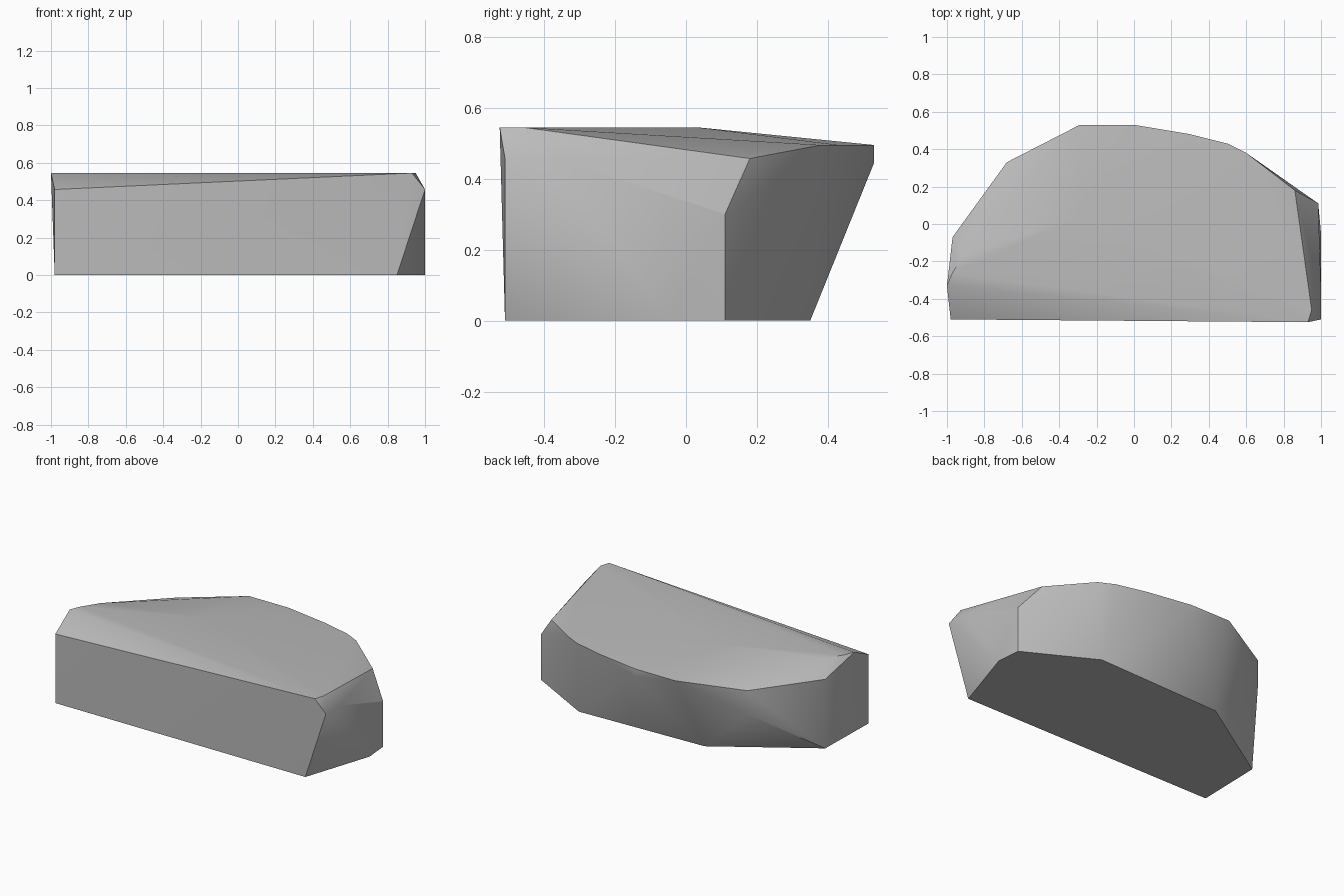
import bpy
import bmesh
import math

default_cube = bpy.data.objects.get("Cube")
if default_cube:
    bpy.data.objects.remove(default_cube, do_unlink=True)


def make_material(name, colour):
    """Plain flat material with matching viewport and render colour."""
    material = bpy.data.materials.new(name)
    material.use_nodes = True
    material.diffuse_color = colour
    shader = next(n for n in material.node_tree.nodes if n.type == "BSDF_PRINCIPLED")
    shader.inputs["Base Color"].default_value = colour
    shader.inputs["Roughness"].default_value = 0.9
    return material


def at_height(outline, z):
    """Lift a flat outline to one height."""
    return [(x, y, z) for x, y in outline]


def make_rock(name, corners, material):
    """Wrap a faceted stone around its corners."""
    bm = bmesh.new()
    for corner in corners:
        bm.verts.new(corner)
    hull = bmesh.ops.convex_hull(bm, input=bm.verts[:])
    loose = set(hull["geom_interior"]) | set(hull["geom_unused"])
    bmesh.ops.delete(bm, geom=[v for v in loose if isinstance(v, bmesh.types.BMVert)],
                     context="VERTS")
    # Merge the nearly flat triangles into broad facets
    bmesh.ops.dissolve_limit(bm, angle_limit=math.radians(1),
                             verts=bm.verts[:], edges=bm.edges[:])
    bmesh.ops.recalc_face_normals(bm, faces=bm.faces[:])
    mesh = bpy.data.meshes.new(name)
    bm.to_mesh(mesh)
    bm.free()
    mesh.materials.append(material)
    rock = bpy.data.objects.new(name, mesh)
    bpy.context.collection.objects.link(rock)
    bpy.ops.object.select_all(action="DESELECT")
    rock.select_set(True)
    bpy.context.view_layer.objects.active = rock
    bpy.ops.object.shade_smooth_by_angle(angle=math.radians(30))
    return rock


# Flat underside, narrower than the body
base = at_height([(-.98, -.51), (.85, -.51), (1, -.05), (.985, .11),
                  (.54, .35), (-.36, .32), (-.97, -.07)], 0)

# Low shoulders where the sides turn inward
shoulders = [(.985, .11, .3), (-.68, .33, .3), (0, .53, .445)]

# Ends of the rim, a little lower than the curved back
end_rim = at_height([(-.98, -.51), (1, -.51), (1, -.365), (.86, .18),
                     (-.68, .33), (-.97, -.07)], .457)

# Curved back edge of the top
back_rim = at_height([(-.29, .53), (0, .53), (.3, .48), (.5, .43), (.6, .38)], .495)

# Highest, gently rounded part of the top
crown = at_height([(.93, -.525), (.95, -.46), (-1, -.33), (-.97, -.26),
                   (-.9, -.15), (-.3, .03)], .545)

stone_grey = make_material("stone grey", (.5, .5, .5, 1))
make_rock("boulder", base + shoulders + end_rim + back_rim + crown, stone_grey)
